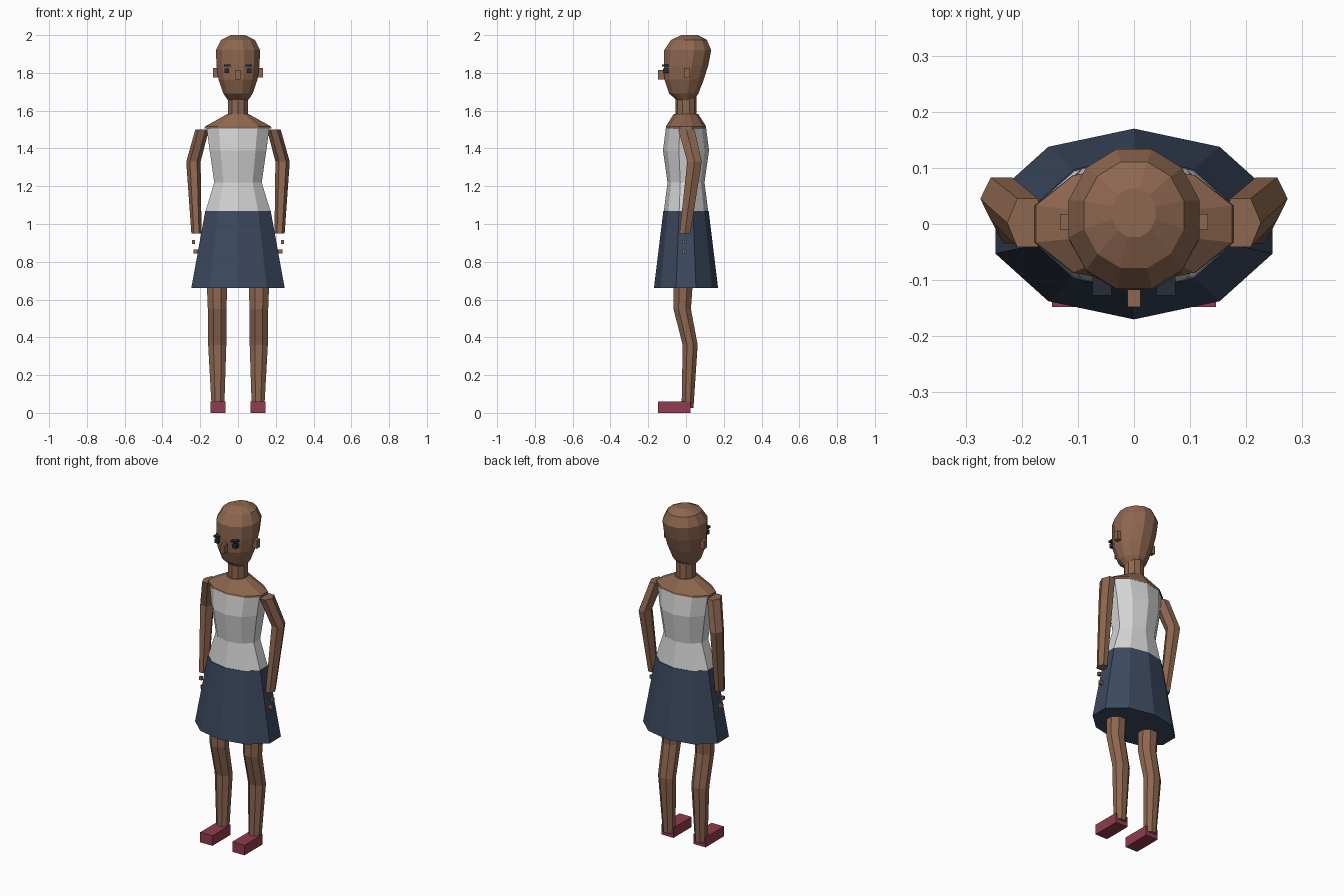
import bpy, bmesh, math

if "Cube" in bpy.data.objects:
    bpy.data.objects.remove(bpy.data.objects["Cube"])


def material(name, color):
    m = bpy.data.materials.new(name)
    m.diffuse_color = (*color, 1)
    m.use_nodes = True
    m.node_tree.nodes["Principled BSDF"].inputs["Base Color"].default_value = m.diffuse_color
    return m


SKIN = material("skin brown", (0.27, 0.135, 0.08))
WHITE = material("shirt white", (0.66, 0.66, 0.66))
NAVY = material("skirt navy", (0.045, 0.066, 0.115))
RED = material("shoe red", (0.28, 0.045, 0.075))
DARK = material("dark slate", (0.02, 0.026, 0.038))


def finish(bm, name, mat):
    bmesh.ops.recalc_face_normals(bm, faces=bm.faces)
    me = bpy.data.meshes.new(name)
    bm.to_mesh(me)
    bm.free()
    me.materials.append(mat)
    ob = bpy.data.objects.new(name, me)
    bpy.context.collection.objects.link(ob)
    return ob


def loft(name, mat, sides, rings, start=0.0):
    """Capped tube through rings of (x, y, z, radius x, radius y)."""
    bm = bmesh.new()
    loops = []
    for cx, cy, z, rx, ry in rings:
        angles = [start + 2 * math.pi * i / sides for i in range(sides)]
        loops.append([bm.verts.new((cx + rx * math.cos(a), cy + ry * math.sin(a), z))
                      for a in angles])
    for a, b in zip(loops, loops[1:]):
        for i in range(sides):
            j = (i + 1) % sides
            bm.faces.new((a[i], a[j], b[j], b[i]))
    bm.faces.new(loops[0][::-1])
    bm.faces.new(loops[-1])
    return finish(bm, name, mat)


def box(name, mat, lo, hi):
    bm = bmesh.new()
    bmesh.ops.create_cube(bm, size=1)
    for v in bm.verts:
        v.co = [(a + b) / 2 + c * (b - a) for a, b, c in zip(lo, hi, v.co)]
    return finish(bm, name, mat)


def mirrored_box(name, mat, lo, hi):
    box(name + "_right", mat, lo, hi)
    box(name + "_left", mat, (-hi[0], lo[1], lo[2]), (-lo[0], hi[1], hi[2]))


UP = math.pi / 2

# Clothes: ten-sided, with a corner at the front and back
loft("skirt", NAVY, 10, [(0, 0, 0.66, 0.26, 0.17), (0, 0, 1.07, 0.182, 0.12)], UP)
loft("shirt", WHITE, 10, [
    (0, 0, 1.07, 0.18, 0.117), (0, 0, 1.22, 0.132, 0.098),
    (0, 0, 1.39, 0.158, 0.122), (0, 0, 1.512, 0.175, 0.106)], UP)

# Shoulders, neck and head
loft("shoulders", SKIN, 10, [
    (0, 0, 1.505, 0.186, 0.107), (0, 0, 1.516, 0.184, 0.107),
    (0, 0, 1.582, 0.06, 0.065)], UP)
loft("neck", SKIN, 10, [(0, 0, 1.57, 0.056, 0.056), (0, 0, 1.68, 0.056, 0.056)], UP)
loft("head", SKIN, 12, [
    (0, -0.004, 1.655, 0.055, 0.045), (0, -0.012, 1.69, 0.08, 0.08),
    (0, -0.01, 1.765, 0.107, 0.108), (0, 0.0, 1.84, 0.118, 0.122),
    (0, 0.009, 1.92, 0.121, 0.129), (0, 0.016, 1.975, 0.092, 0.098),
    (0, 0.02, 2.0, 0.04, 0.045)], math.pi / 12)

# Face
box("nose", SKIN, (-0.012, -0.148, 1.765), (0.012, -0.10, 1.815))
mirrored_box("ear", SKIN, (0.10, -0.01, 1.775), (0.132, 0.018, 1.825))
mirrored_box("eye", DARK, (0.047, -0.122, 1.80), (0.071, -0.09, 1.822))
mirrored_box("eyebrow", DARK, (0.04, -0.127, 1.834), (0.074, -0.09, 1.845))

for side, s in (("right", 1), ("left", -1)):
    # Arms: six-sided and bent at the elbow
    loft("arm_" + side, SKIN, 6, [
        (s * 0.22, -0.006, 0.95, 0.027, 0.033), (s * 0.236, 0.045, 1.33, 0.038, 0.044),
        (s * 0.19, 0.002, 1.5, 0.036, 0.05)])
    # Legs: eight-sided and bent at the knee
    loft("leg_" + side, SKIN, 8, [
        (s * 0.106, 0.008, 0.025, 0.036, 0.034), (s * 0.11, 0.022, 0.36, 0.052, 0.043),
        (s * 0.11, -0.02, 0.55, 0.054, 0.05), (s * 0.112, -0.014, 0.70, 0.058, 0.055)],
        math.pi / 8)

# Shoes
mirrored_box("shoe", RED, (0.066, -0.148, 0), (0.146, 0.024, 0.06))

# Loose finger pieces below the wrists
for name, x, z in (("thumb", 0.236, 0.905), ("finger_inner", 0.213, 0.855),
                   ("finger_outer", 0.228, 0.855)):
    mirrored_box(name, SKIN, (x - 0.008, -0.018, z - 0.01), (x + 0.008, -0.004, z + 0.01))
